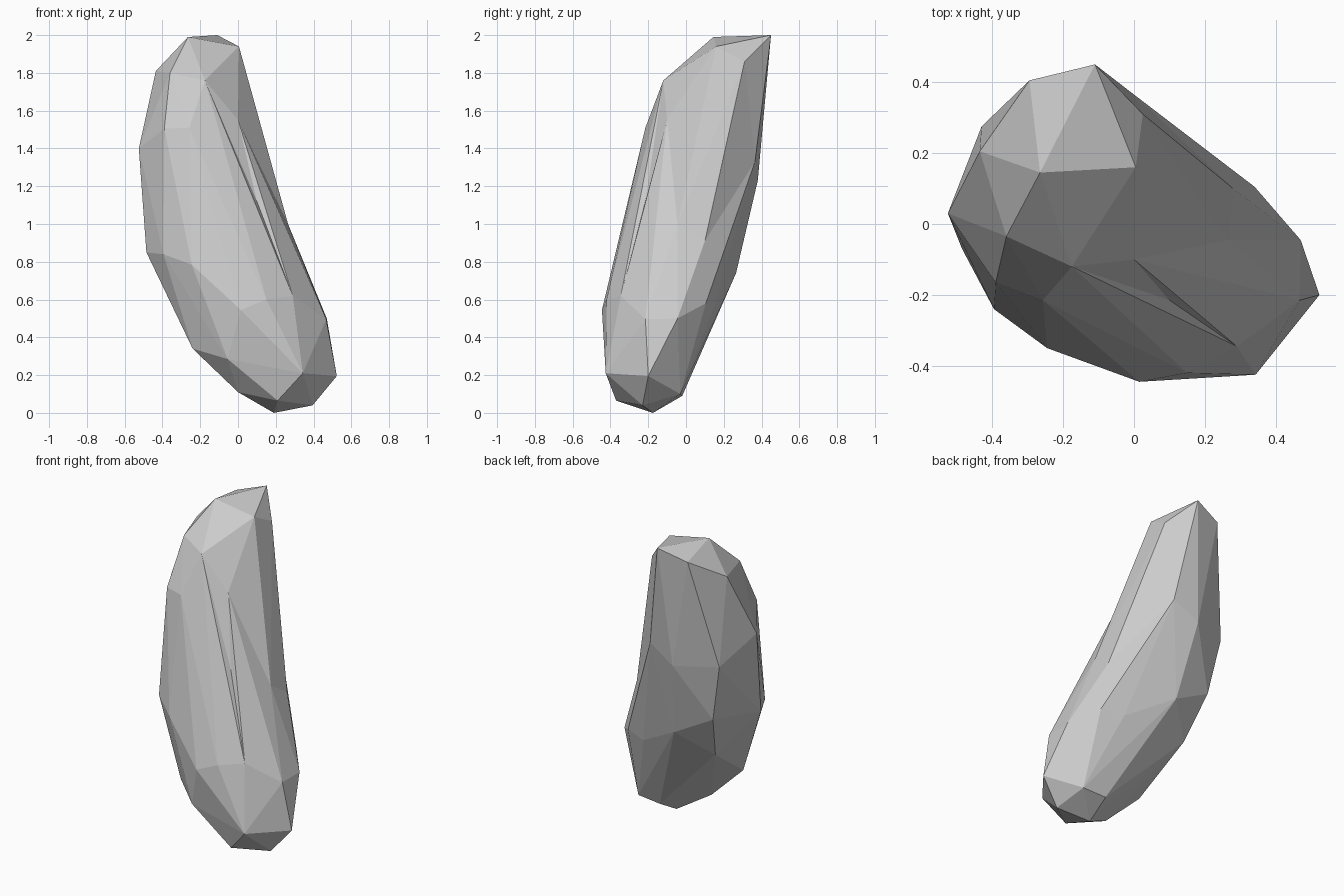
import bpy, bmesh

BEND = 0.15  # slight curve of the stone along its height

# Corner points of the faceted stone, top to bottom
corners = [
    # crown
    (-.11, .45, 2), (-.265, .145, 1.99), (.005, .16, 1.94), (-.295, .405, 1.94),
    (.025, .31, 1.86), (-.435, .205, 1.81), (-.36, -.035, 1.80), (-.175, -.12, 1.76),
    # upper body
    (0, -.1, 1.55), (-.257, -.215, 1.51), (-.39, -.165, 1.505), (-.525, .03, 1.4),
    (0, .365, 1.33), (-.43, .275, 1.25), (-.17, .38, 1.23), (.1, -.215, 1.12),
    # middle
    (.265, -.045, 1.0), (.28, .1, .91), (-.36, .24, .88), (-.485, -.07, .85),
    (-.395, -.24, .84), (-.245, -.35, .785), (-.1, .265, .74),
    # lower body
    (.29, -.345, .62), (.15, -.42, .6), (-.287, .11, .586), (.34, .105, .58),
    (.2, .15, .565), (.015, -.445, .545), (.47, -.045, .5), (.467, -.215, .495),
    # foot
    (-.24, -.24, .34), (-.055, -.39, .285), (.343, -.425, .21), (.523, -.2, .195),
    (0, -.26, .11), (.36, -.03, .1), (.2, -.02, .09), (.21, -.37, .065),
    (.395, -.23, .04), (.19, -.175, 0),
]


def bend(z):
    return BEND * (z - 1) ** 2


# Wrap the straightened corners in a hull, then bend the hull back
bm = bmesh.new()
for x, y, z in corners:
    bm.verts.new((x - bend(z), y, z))
bmesh.ops.convex_hull(bm, input=bm.verts[:])
bmesh.ops.delete(bm, geom=[v for v in bm.verts if not v.link_faces], context='VERTS')
for v in bm.verts:
    v.co.x += bend(v.co.z)
bmesh.ops.recalc_face_normals(bm, faces=bm.faces[:])

mesh = bpy.data.meshes.new("standing_stone")
bm.to_mesh(mesh)
bm.free()
stone = bpy.data.objects.new("standing_stone", mesh)
bpy.context.collection.objects.link(stone)
